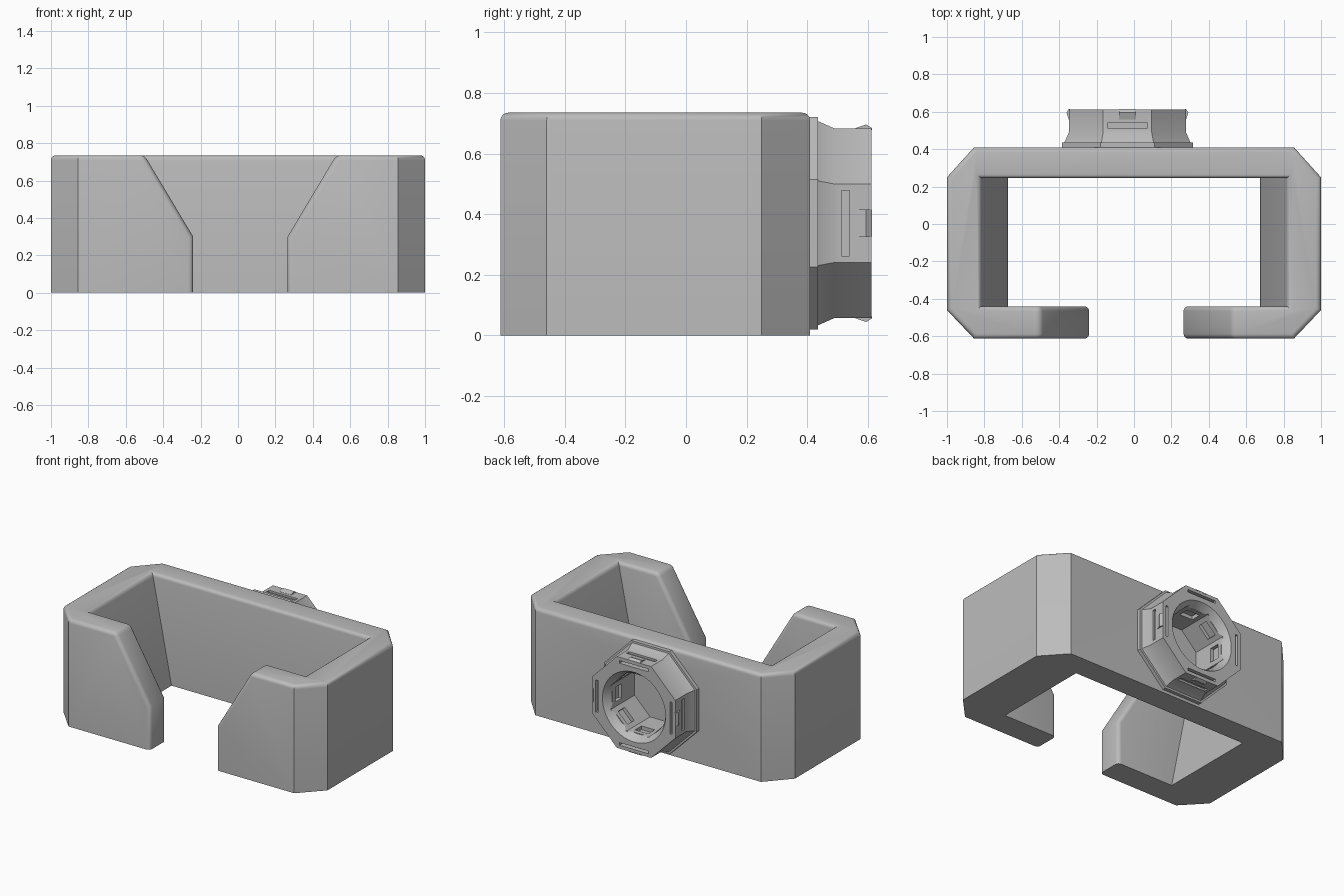
import bpy, bmesh
from math import pi, cos, sin
from mathutils import Matrix, Vector

default = bpy.data.objects.get("Cube")
if default:
    bpy.data.objects.remove(default, do_unlink=True)

grey = bpy.data.materials.new("plain grey")
grey.use_nodes = True
COLOUR = (0.5, 0.5, 0.5, 1)
grey.diffuse_color = COLOUR
grey.node_tree.nodes["Principled BSDF"].inputs["Base Color"].default_value = COLOUR

TOP, MID = 0.735, 0.3
BACK = 0.41
CENTRE = Vector((-0.035, 0, 0.37))


def finish(name, bm):
    bmesh.ops.recalc_face_normals(bm, faces=bm.faces)
    mesh = bpy.data.meshes.new(name)
    bm.to_mesh(mesh)
    bm.free()
    mesh.materials.append(grey)
    obj = bpy.data.objects.new(name, mesh)
    bpy.context.collection.objects.link(obj)
    return obj


def loft(name, profile, sides=8):
    """Solid of regular polygons along y; profile is (apothem, y)."""
    bm = bmesh.new()
    rings = []
    for apothem, y in profile:
        r = apothem / cos(pi / sides)
        angles = [(k + 0.5) * 2 * pi / sides for k in range(sides)]
        rings.append([bm.verts.new(CENTRE + Vector((r * cos(a), y, r * sin(a)))) for a in angles])
    for low, high in zip(rings, rings[1:]):
        for k in range(sides):
            n = (k + 1) % sides
            bm.faces.new((low[k], low[n], high[n], high[k]))
    bm.faces.new(rings[0])
    bm.faces.new(rings[-1])
    return finish(name, bm)


def radial_prism(name, angle, outline, width):
    """Prism standing on a side of the socket; outline is (radius, y)."""
    bm = bmesh.new()
    place = Matrix.Translation(CENTRE) @ Matrix.Rotation(angle, 4, 'Y')
    ends = [[bm.verts.new(place @ Vector((x, y, r))) for r, y in outline]
            for x in (-width / 2, width / 2)]
    count = len(outline)
    for k in range(count):
        n = (k + 1) % count
        bm.faces.new((ends[0][k], ends[0][n], ends[1][n], ends[1][k]))
    for end in ends:
        bm.faces.new(end)
    return finish(name, bm)


def slot(angle, r0, r1, y0, y1, width):
    return radial_prism("slot_cutter", angle, [(r0, y0), (r1, y0), (r1, y1), (r0, y1)], width)


def cut(obj, cutter, keep=False):
    mod = obj.modifiers.new("cut", 'BOOLEAN')
    mod.operation = 'DIFFERENCE'
    mod.solver = 'EXACT'
    mod.object = cutter
    bpy.context.view_layer.objects.active = obj
    bpy.ops.object.modifier_apply(modifier=mod.name)
    if not keep:
        bpy.data.objects.remove(cutter, do_unlink=True)


def smooth(obj):
    bpy.ops.object.select_all(action='DESELECT')
    obj.select_set(True)
    bpy.context.view_layer.objects.active = obj
    bpy.ops.object.shade_smooth_by_angle(angle=0.55)


# Clamp body: plan outline as (bottom x, top x, y, is arm end)
plan = [(-0.24, -0.5, -0.613, True), (-0.855, -0.855, -0.613, False),
        (-1, -1, -0.46, False), (-1, -1, 0.25, False),
        (-0.855, -0.855, BACK, False), (0.855, 0.855, BACK, False),
        (1, 1, 0.25, False), (1, 1, -0.46, False),
        (0.855, 0.855, -0.613, False), (0.265, 0.525, -0.613, True),
        (0.265, 0.525, -0.44, True), (0.675, 0.82, -0.44, False),
        (0.675, 0.82, 0.245, False), (-0.675, -0.82, 0.245, False),
        (-0.675, -0.82, -0.44, False), (-0.24, -0.5, -0.44, True)]
bm = bmesh.new()
columns = []
for low_x, top_x, y, arm in plan:
    points = [(low_x, y, 0)] + ([(low_x, y, MID)] if arm else []) + [(top_x, y, TOP)]
    columns.append([bm.verts.new(p) for p in points])
for i, a in enumerate(columns):
    b = columns[(i + 1) % len(columns)]
    if len(a) == len(b) == 3:
        bm.faces.new((a[0], b[0], b[1], a[1]))
        bm.faces.new((a[1], b[1], b[2], a[2]))
    else:
        bm.faces.new(a + b[::-1])
bm.faces.new([c[0] for c in columns])
bm.faces.new([c[-1] for c in columns])
bmesh.ops.recalc_face_normals(bm, faces=bm.faces)
# Round the top rim and the arm tips
arm_edges = {frozenset(pair) for c in columns if len(c) == 3 for pair in zip(c, c[1:])}
rounded = [e for e in bm.edges
           if all(v.co.z > TOP - 0.01 for v in e.verts) or frozenset(e.verts) in arm_edges]
bmesh.ops.bevel(bm, geom=rounded, offset=0.026, offset_type='OFFSET', segments=4,
                profile=0.5, affect='EDGES', clamp_overlap=True)
body = finish("clamp_body", bm)

# Octagonal socket with a stepped flange
socket = loft("octagonal_socket", [(0.35, BACK - 0.002), (0.35, 0.435), (0.337, 0.436),
                                   (0.313, 0.49), (0.313, 0.613)])
bore = loft("bore_cutter", [(0.2, 0.32), (0.2, 0.7)])
cut(body, bore, keep=True)
cut(socket, bore)
cut(socket, loft("rim_cutter", [(0.205, 0.56), (0.222, 0.59), (0.24, 0.615), (0.25, 0.63)], 48))

# Spring slots, side windows and snap bumps on the four main sides
for k in range(4):
    angle = k * pi / 2
    cut(socket, slot(angle, 0.272, 0.29, 0.555, 0.65, 0.22))
    cut(socket, slot(angle, 0.3, 0.33, 0.513, 0.54, 0.215))
    radial_prism("snap_bump", angle, [(0.308, 0.56), (0.314, 0.56), (0.326, 0.595),
                                      (0.314, 0.614), (0.308, 0.614)], 0.09)

# Recessed windows around the bore
for k in range(8):
    cut(socket, slot(k * pi / 4, 0.18, 0.225, 0.46, 0.53, 0.1))

smooth(body)
smooth(socket)
